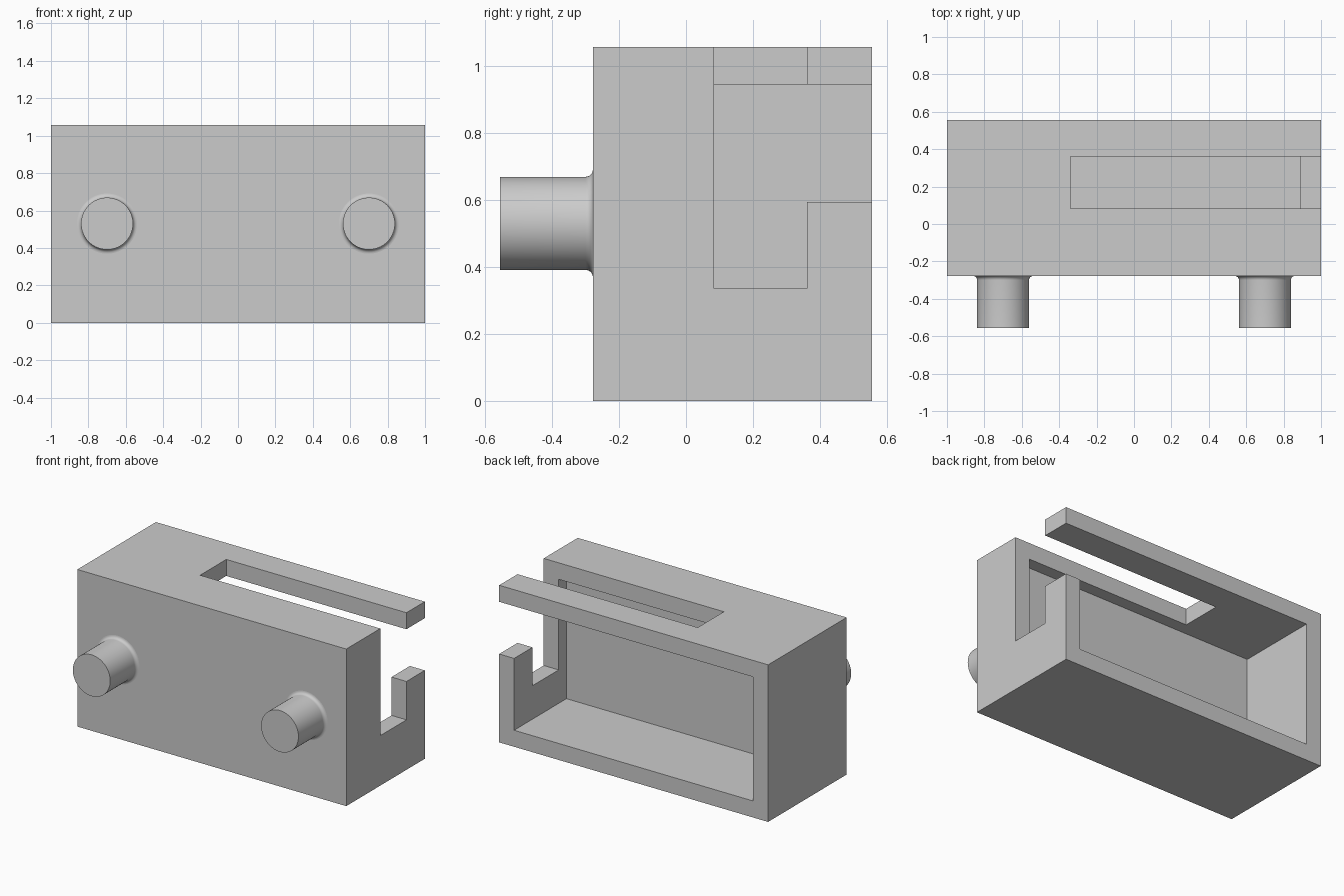
import bpy
import bmesh
import math

default = bpy.data.objects.get("Cube")
if default:
    bpy.data.objects.remove(default, do_unlink=True)

grey = bpy.data.materials.new("plain grey")
grey.use_nodes = True
colour = (0.6, 0.6, 0.6, 1)
grey.diffuse_color = colour
grey.node_tree.nodes["Principled BSDF"].inputs["Base Color"].default_value = colour

WALL = 0.111
FRONT, BACK, TOP = -0.278, 0.556, 1.056


def add_object(name, bm):
    mesh = bpy.data.meshes.new(name)
    bmesh.ops.recalc_face_normals(bm, faces=bm.faces)
    bm.to_mesh(mesh)
    bm.free()
    mesh.materials.append(grey)
    obj = bpy.data.objects.new(name, mesh)
    bpy.context.collection.objects.link(obj)
    return obj


def box(name, low, high):
    bm = bmesh.new()
    bmesh.ops.create_cube(bm, size=1)
    for v in bm.verts:
        v.co = [low[i] if v.co[i] < 0 else high[i] for i in range(3)]
    return add_object(name, bm)


def cut(target, cutter):
    mod = target.modifiers.new(cutter.name, "BOOLEAN")
    mod.operation = "DIFFERENCE"
    mod.solver = "EXACT"
    mod.object = cutter
    bpy.context.view_layer.objects.active = target
    bpy.ops.object.modifier_apply(modifier=mod.name)
    bpy.data.objects.remove(cutter, do_unlink=True)


# Housing: a block hollowed from the back
housing = box("housing", (-1, FRONT, 0), (1, BACK, TOP))
cut(housing, box("cavity", (-1 + WALL, 0, WALL), (1 - WALL, 0.8, TOP - WALL)))

# Slot along the top and down the left wall, then a notch out to the back
cut(housing, box("slot", (-0.34, 0.083, 0.336), (1.2, 0.361, 1.3)))
cut(housing, box("notch", (0.8, 0.2, 0.594), (1.2, 0.8, TOP - WALL)))


# Round pegs on the front, flared where they meet the housing
def peg(name, x, z=0.53, radius=0.139, flare=0.022, sides=64):
    profile = [(0, -0.556), (radius, -0.556)]
    for i in range(7):
        a = math.pi / 2 * i / 6
        profile.append((radius + flare * (1 - math.cos(a)),
                        FRONT - flare * (1 - math.sin(a))))
    profile.append((0, FRONT))
    bm = bmesh.new()
    verts = [bm.verts.new((x + r, y, z)) for r, y in profile]
    edges = [bm.edges.new(pair) for pair in zip(verts, verts[1:])]
    bmesh.ops.spin(bm, geom=verts + edges, cent=(x, 0, z), axis=(0, 1, 0),
                   angle=math.tau, steps=sides)
    bmesh.ops.remove_doubles(bm, verts=bm.verts, dist=0.0001)
    obj = add_object(name, bm)
    bpy.ops.object.select_all(action="DESELECT")
    obj.select_set(True)
    bpy.context.view_layer.objects.active = obj
    bpy.ops.object.shade_smooth_by_angle(angle=math.radians(35))


peg("right_peg", -0.7)
peg("left_peg", 0.7)
